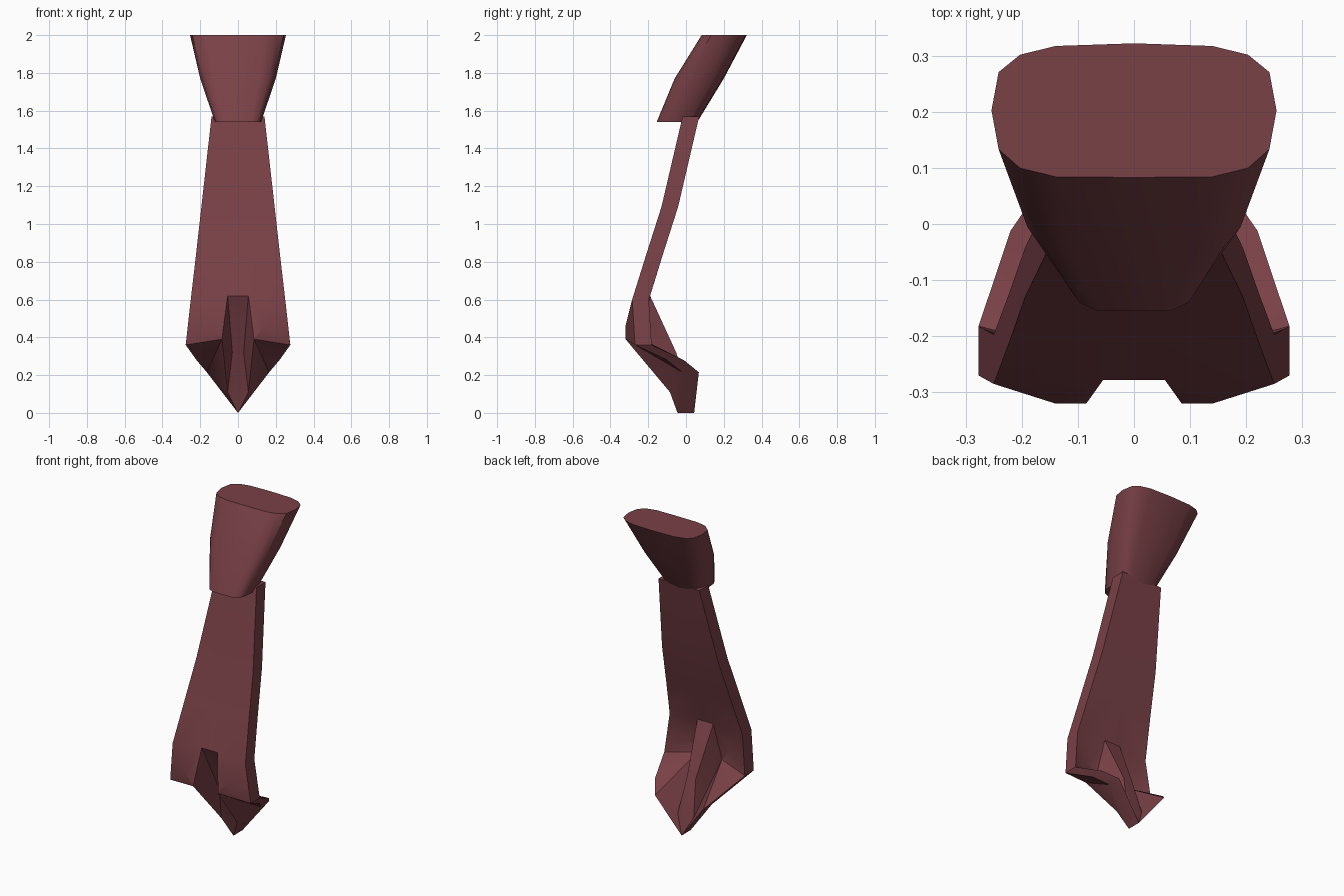
import bpy, bmesh, math

if "Cube" in bpy.data.objects:
    bpy.data.objects.remove(bpy.data.objects["Cube"])

cloth = bpy.data.materials.new("dark_red_cloth")
cloth.diffuse_color = (0.19, 0.052, 0.062, 1)
cloth.use_nodes = True
cloth.node_tree.nodes["Principled BSDF"].inputs["Base Color"].default_value = cloth.diffuse_color


def finish(bm, name, angle):
    bmesh.ops.recalc_face_normals(bm, faces=bm.faces)
    me = bpy.data.meshes.new(name)
    bm.to_mesh(me)
    bm.free()
    me.materials.append(cloth)
    ob = bpy.data.objects.new(name, me)
    bpy.context.collection.objects.link(ob)
    bpy.ops.object.select_all(action='DESELECT')
    ob.select_set(True)
    bpy.context.view_layer.objects.active = ob
    bpy.ops.object.shade_smooth_by_angle(angle=math.radians(angle))
    return ob


# Knot: rounded rings that narrow and lean forward towards the bottom
half = [(0, -1), (.55, -.99), (.8, -.86), (.95, -.58), (1, 0),
        (.95, .57), (.8, .83), (.55, .96), (0, 1)]
outline = half + [(-x, y) for x, y in reversed(half[1:-1])]
bm = bmesh.new()
rings = []
for z, width, front, back in [(2, .254, .083, .322), (1.77, .2, -.06, .2), (1.54, .122, -.155, .06)]:
    mid, depth = (front + back) / 2, (back - front) / 2
    rings.append([bm.verts.new((x * width, mid + y * depth, z)) for x, y in outline])
n = len(outline)
for a, b in zip(rings, rings[1:]):
    for i in range(n):
        bm.faces.new((a[i], a[(i + 1) % n], b[(i + 1) % n], b[i]))
bm.faces.new(rings[0])
bm.faces.new(rings[-1])
finish(bm, "knot", 40)

# Blade: right half of the front sheet, with a folded tip
pts = {}
for i, (z, width, y) in enumerate([(1.57, .14, -.018), (1.09, .194, -.13), (.84, .222, -.21)]):
    pts["mid%d" % i] = (0, y, z)
    pts["in%d" % i] = (.055, y, z)
    pts["out%d" % i] = (width, y, z)
pts.update({
    "mid3": (0, -.278, .62), "in3": (.055, -.278, .62), "out3": (.25, -.285, .6),
    "ridge_out": (.14, -.32, .46), "ridge_in": (.085, -.32, .39),
    "corner": (.277, -.27, .36), "hem_a": (.22, -.10, .28), "hem_b": (.165, -.02, .215),
    "crease": (.03, -.14, .32), "mid_crease": (0, -.14, .32),
    "lip": (.055, -.085, .11), "tip": (0, -.045, 0)})
faces = []
for i in range(3):
    for l, r in (("mid", "in"), ("in", "out")):
        faces.append(f"{l}{i} {r}{i} {r}{i+1} {l}{i+1}")
faces += ["in3 out3 ridge_out", "in3 ridge_out ridge_in", "out3 corner ridge_out",
          "ridge_out corner ridge_in", "ridge_in corner hem_a", "ridge_in hem_a hem_b",
          "ridge_in hem_b lip", "lip hem_b tip", "in3 ridge_in crease",
          "crease ridge_in lip", "crease lip tip", "mid3 in3 crease mid_crease",
          "mid_crease crease tip"]
bm = bmesh.new()
for side in (1, -1):
    vs = {k: bm.verts.new((side * x, y, z)) for k, (x, y, z) in pts.items()}
    for f in faces:
        bm.faces.new([vs[k] for k in f.split()])
bmesh.ops.remove_doubles(bm, verts=bm.verts, dist=1e-4)
bmesh.ops.recalc_face_normals(bm, faces=bm.faces)

# Thickness: copy the sheet backwards and close its rim
rim = [e for e in bm.edges if e.is_boundary]
copy = bmesh.ops.duplicate(bm, geom=bm.verts[:] + bm.edges[:] + bm.faces[:])
twin = copy["vert_map"]
for v in [g for g in copy["geom"] if isinstance(g, bmesh.types.BMVert)]:
    v.co.y += .088
for e in rim:
    a, b = e.verts
    bm.faces.new((a, b, twin[b], twin[a]))
finish(bm, "blade", 30)
